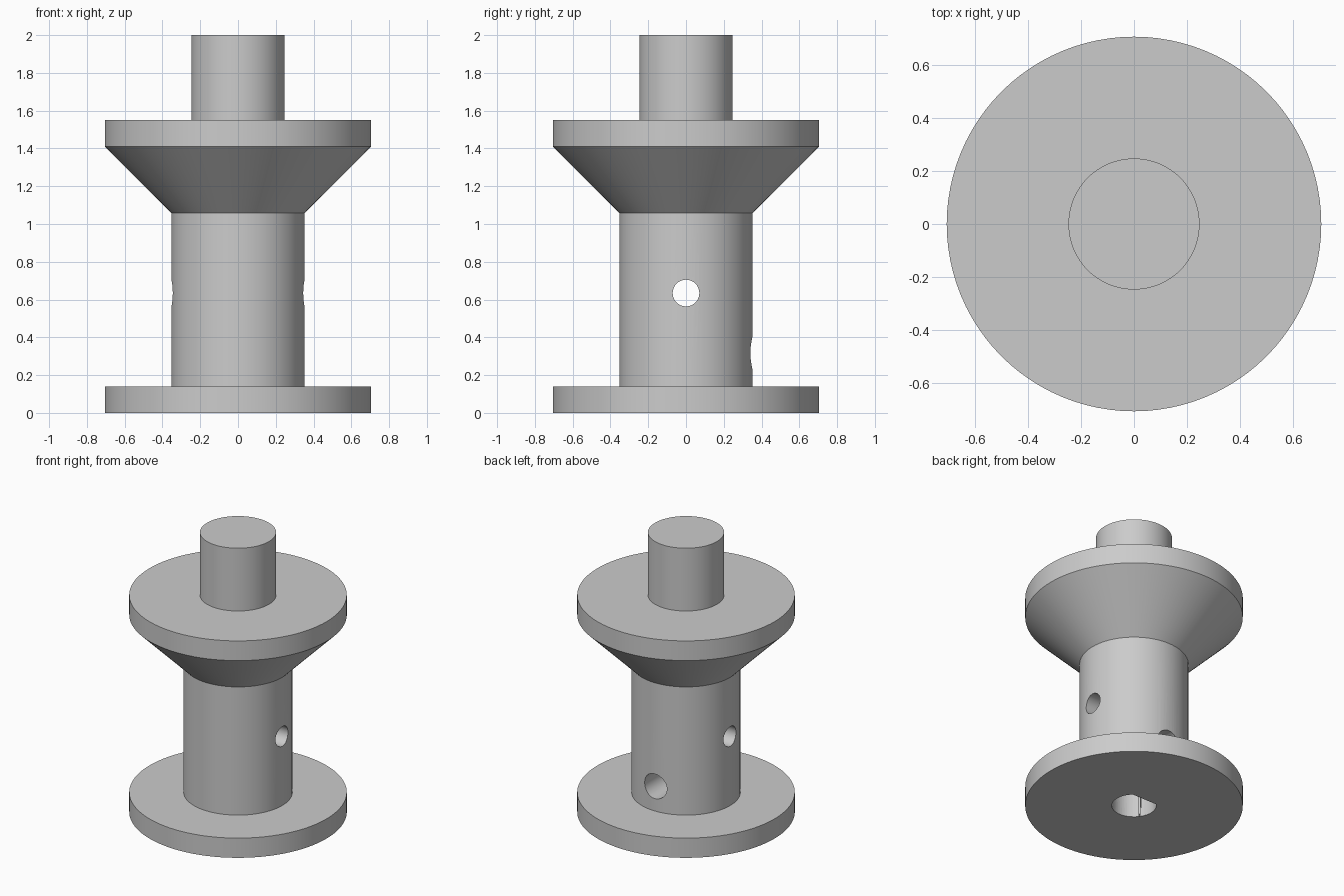
import bpy, bmesh, math
from mathutils import Matrix

cube = bpy.data.objects.get("Cube")
if cube:
    bpy.data.objects.remove(cube, do_unlink=True)

U = 0.0705  # one design unit

grey = bpy.data.materials.new("plain grey")
grey.use_nodes = True
colour = (0.6, 0.6, 0.6, 1)
grey.diffuse_color = colour
grey.node_tree.nodes["Principled BSDF"].inputs["Base Color"].default_value = colour


def make_object(name, bm):
    bmesh.ops.recalc_face_normals(bm, faces=bm.faces)
    mesh = bpy.data.meshes.new(name)
    bm.to_mesh(mesh)
    bm.free()
    mesh.materials.append(grey)
    ob = bpy.data.objects.new(name, mesh)
    bpy.context.collection.objects.link(ob)
    return ob


def lathe(name, profile, sides=96):
    """Revolve a closed (radius, height) profile about z."""
    bm = bmesh.new()
    verts = [bm.verts.new((r, 0, z)) for r, z in profile]
    edges = [bm.edges.new(pair) for pair in zip(verts, verts[1:])]
    bmesh.ops.spin(bm, geom=verts + edges, axis=(0, 0, 1), cent=(0, 0, 0),
                   angle=math.tau, steps=sides)
    bmesh.ops.remove_doubles(bm, verts=bm.verts, dist=1e-5)
    return make_object(name, bm)


def rod(name, radius, start, length, axis, flat=None):
    """Round cutter from start along an axis; flat slices it off at +y."""
    bm = bmesh.new()
    turn = {"x": Matrix.Rotation(math.pi / 2, 4, "Y"),
            "y": Matrix.Rotation(-math.pi / 2, 4, "X"),
            "z": Matrix.Identity(4)}[axis]
    place = Matrix.Translation(start) @ turn @ Matrix.Translation((0, 0, length / 2))
    bmesh.ops.create_cone(bm, cap_ends=True, segments=48, radius1=radius,
                          radius2=radius, depth=length, matrix=place)
    if flat is not None:
        bmesh.ops.bisect_plane(bm, geom=bm.verts[:] + bm.edges[:] + bm.faces[:],
                               plane_co=(0, flat, 0), plane_no=(0, 1, 0), clear_outer=True)
        bmesh.ops.holes_fill(bm, edges=[e for e in bm.edges if e.is_boundary])
    ob = make_object(name, bm)
    ob.hide_render = True
    return ob


# Spool: base flange, drum, flared upper flange and stub shaft
spool = lathe("spool", [(0, 0), (10 * U, 0), (10 * U, 2 * U), (5 * U, 2 * U),
                        (5 * U, 15 * U), (10 * U, 20 * U), (10 * U, 22 * U),
                        (3.5 * U, 22 * U), (3.5 * U, 2), (0, 2)])

# D-shaped shaft bore, set screw hole into its flat, and cross hole
cutters = [
    rod("shaft_bore", 2.05 * U, (0, 0, -U), 8 * U, "z", flat=1.5 * U),
    rod("screw_hole", 1.25 * U, (0, 0, 4.5 * U), 6 * U, "y"),
    rod("cross_hole", U, (-6 * U, 0, 9 * U), 12 * U, "x"),
]

bpy.context.view_layer.objects.active = spool
for cutter in cutters:
    cut = spool.modifiers.new(cutter.name, "BOOLEAN")
    cut.operation = "DIFFERENCE"
    cut.solver = "EXACT"
    cut.object = cutter
    bpy.ops.object.modifier_apply(modifier=cut.name)
    bpy.data.objects.remove(cutter, do_unlink=True)

# Smooth round walls, crisp rims
bpy.ops.object.select_all(action="DESELECT")
spool.select_set(True)
bpy.ops.object.shade_smooth_by_angle(angle=math.radians(30))
